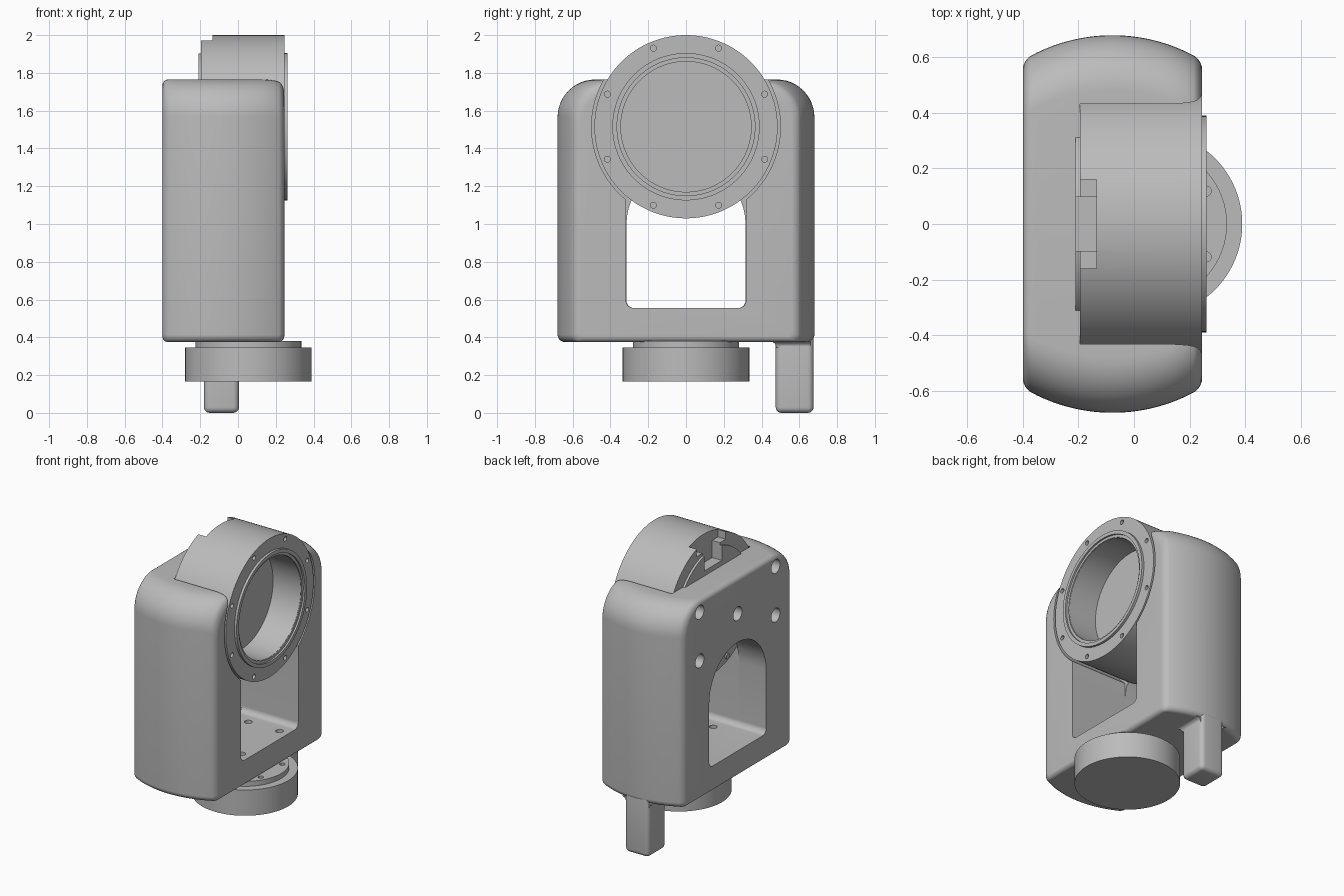
import bpy, bmesh, math
from math import sin, cos, pi, sqrt
from mathutils import Matrix, Vector

cube = bpy.data.objects.get("Cube")
if cube:
    bpy.data.objects.remove(cube, do_unlink=True)

grey = bpy.data.materials.new("machined_grey")
grey.use_nodes = True
colour = (0.5, 0.5, 0.5, 1)
grey.diffuse_color = colour
grey.node_tree.nodes["Principled BSDF"].inputs["Base Color"].default_value = colour

AXIS_Z = 1.515   # height of the housing axis
BASE_X = 0.055   # centre of the mounting flange


def finish(name, bm):
    bmesh.ops.recalc_face_normals(bm, faces=bm.faces)
    mesh = bpy.data.meshes.new(name)
    bm.to_mesh(mesh)
    bm.free()
    obj = bpy.data.objects.new(name, mesh)
    bpy.context.collection.objects.link(obj)
    mesh.materials.append(grey)
    return obj


def loft(name, rings):
    bm = bmesh.new()
    loops = [[bm.verts.new(p) for p in ring] for ring in rings]
    for a, b in zip(loops, loops[1:]):
        for i in range(len(a)):
            j = (i + 1) % len(a)
            bm.faces.new((a[i], a[j], b[j], b[i]))
    bm.faces.new(loops[0])
    bm.faces.new(loops[-1])
    return finish(name, bm)


def disc(name, axis, a, b, radius, centre=(0, 0), sides=96):
    """Cylinder between a and b along x or z, centred in the other two axes."""
    def point(t, u, v):
        return (t, u, v) if axis == "x" else (u, v, t)
    return loft(name, [[point(t, centre[0] + radius * cos(2 * pi * i / sides),
                              centre[1] + radius * sin(2 * pi * i / sides))
                        for i in range(sides)] for t in (a, b)])


def box(name, lo, hi, bevel=0):
    lo, hi = Vector(lo), Vector(hi)
    bm = bmesh.new()
    bmesh.ops.create_cube(bm, size=1, matrix=Matrix.Translation((lo + hi) / 2)
                          @ Matrix.Diagonal((*(hi - lo), 1)))
    if bevel:
        bmesh.ops.bevel(bm, geom=bm.edges[:], offset=bevel, segments=5,
                        profile=0.5, affect="EDGES")
    return finish(name, bm)


def cut(obj, *cutters):
    for c in cutters:
        mod = obj.modifiers.new("cut", "BOOLEAN")
        mod.operation, mod.solver, mod.object = "DIFFERENCE", "EXACT", c
        bpy.context.view_layer.update()
        graph = bpy.context.evaluated_depsgraph_get()
        mesh = bpy.data.meshes.new_from_object(obj.evaluated_get(graph))
        obj.modifiers.clear()
        obj.data = mesh
        bpy.data.objects.remove(c, do_unlink=True)


def outline(x, w, bottom, top, r_low, r_high, steps=12):
    """Rounded rectangle in the yz plane with separate lower and upper radii."""
    pts = []
    for sy, high, start in ((1, 0, -pi / 2), (1, 1, 0), (-1, 1, pi / 2), (-1, 0, pi)):
        r = r_high if high else r_low
        cz = top - r if high else bottom + r
        for i in range(steps + 1):
            t = start + pi / 2 * i / steps
            pts.append((x, sy * (w - r) + r * cos(t), cz + r * sin(t)))
    return pts


# Yoke body: bulging sides, rounded shoulders, filleted front and back rims
BACK, FRONT, FILLET = -0.4, 0.245, 0.03
mid, bulge = (BACK + FRONT) / 2, 0.623
stations = [BACK + FILLET * (1 - cos(i * pi / 12)) for i in range(7)]
stations += [BACK + FILLET + (FRONT - BACK - 2 * FILLET) * i / 24 for i in range(1, 24)]
stations += [FRONT - FILLET * (1 - cos(i * pi / 12)) for i in range(6, -1, -1)]
rings = []
for x in stations:
    near = min(x - BACK, FRONT - x, FILLET)
    inset = FILLET - sqrt(max(0, FILLET ** 2 - (FILLET - near) ** 2))
    ramp = max(0, (x - FRONT + 0.12) / 0.12)
    drop = 0.03 * (1 - sqrt(max(0, 1 - ramp ** 2)))
    w = 0.68 - bulge + sqrt(bulge ** 2 - (x - mid) ** 2) - inset
    rings.append(outline(x, w, 0.375 + inset, 1.765 - inset - drop,
                         0.04 - inset / 2, 0.2 - inset / 2))
body = loft("yoke_body", rings)

# Housing seat, front opening and arched rear window
cut(body,
    disc("seat_cutter", "x", -0.195, 1, 0.5, (0, AXIS_Z), 128),
    loft("front_cutter", [outline(x, 0.317, 0.5545, 1.25, 0.04, 0.04) for x in (-0.19, 1)]),
    loft("window_cutter", [outline(x, 0.315, 0.555, 1.315, 0.04, 0.3149) for x in (-1, -0.1)]))

# Rear wall bolt holes and floor holes
for y, z in [(0, 0)] + [(sy * 0.42, sz * 0.17) for sy in (1, -1) for sz in (1, -1)]:
    cut(body, disc("bolt_cutter", "x", -1, -0.25, 0.048, (y, AXIS_Z + z), 24))
for sx in (1, -1):
    for sy in (1, -1):
        cut(body, disc("floor_cutter", "z", 0.48, 0.7, 0.025,
                       (BASE_X + sx * 0.12, sy * 0.208), 20))

# Round housing with raised rims at both ends
housing = disc("housing", "x", -0.195, 0.245, 0.485, (0, AXIS_Z), 128)
cut(housing,
    disc("bore_cutter", "x", 0.03, 1, 0.345, (0, AXIS_Z)),
    box("notch_cutter", (-1, -0.16, 1.92), (-0.135, 0.16, 3)),
    box("slot_cutter", (-1, -0.097, 1.8), (-0.135, 0.097, 3)))
for k in range(8):
    t = pi / 8 + k * pi / 4
    at = (0.45 * cos(t), AXIS_Z + 0.45 * sin(t))
    cut(housing, disc("screw_cutter", "x", 0.2, 1, 0.016, at, 16))
    if abs(at[0]) > 0.2 or at[1] < AXIS_Z:
        disc("rear_screw", "x", -0.205, -0.19, 0.02, at, 16)

front_rim = disc("front_rim", "x", 0.24, 0.262, 0.39, (0, AXIS_Z))
cut(front_rim, disc("rim_cutter", "x", 0, 1, 0.347, (0, AXIS_Z)),
    disc("rim_step_cutter", "x", 0.25, 1, 0.365, (0, AXIS_Z)))
rear_plate = disc("rear_plate", "x", -0.21, -0.19, 0.4, (0, AXIS_Z))
cut(rear_plate, box("plate_slot_cutter", (-1, -0.097, 1.8), (1, 0.097, 3)))

# Mounting flange under the yoke
flange = disc("mounting_flange", "z", 0.165, 0.345, 0.335, (BASE_X, 0))
neck = disc("flange_neck", "z", 0.34, 0.38, 0.28, (BASE_X, 0))
for k in range(6):
    t = pi / 6 + k * pi / 3
    cut(neck, disc("neck_cutter", "z", 0.35, 1, 0.018,
                   (BASE_X + 0.237 * cos(t), 0.237 * sin(t)), 16))

# Locating peg with a flared root
peg = box("locating_peg", (-0.18, 0.475, 0), (0.005, 0.675, 0.46), 0.03)
flare = []
for i in range(7):
    t = i * pi / 12
    g = 0.03 * (1 - cos(t))
    z = 0.347 + 0.03 * sin(t)
    flare.append([(-0.178 - g, 0.477 - g, z), (0.003 + g, 0.477 - g, z),
                  (0.003 + g, 0.66, z), (-0.178 - g, 0.66, z)])
loft("peg_root", flare)

# Smooth shading with sharp machined edges
bpy.ops.object.select_all(action="DESELECT")
for obj in bpy.context.collection.objects:
    if obj.type == "MESH" and grey.name in obj.data.materials:
        obj.select_set(True)
        bpy.context.view_layer.objects.active = obj
bpy.ops.object.shade_smooth_by_angle(angle=math.radians(30))
